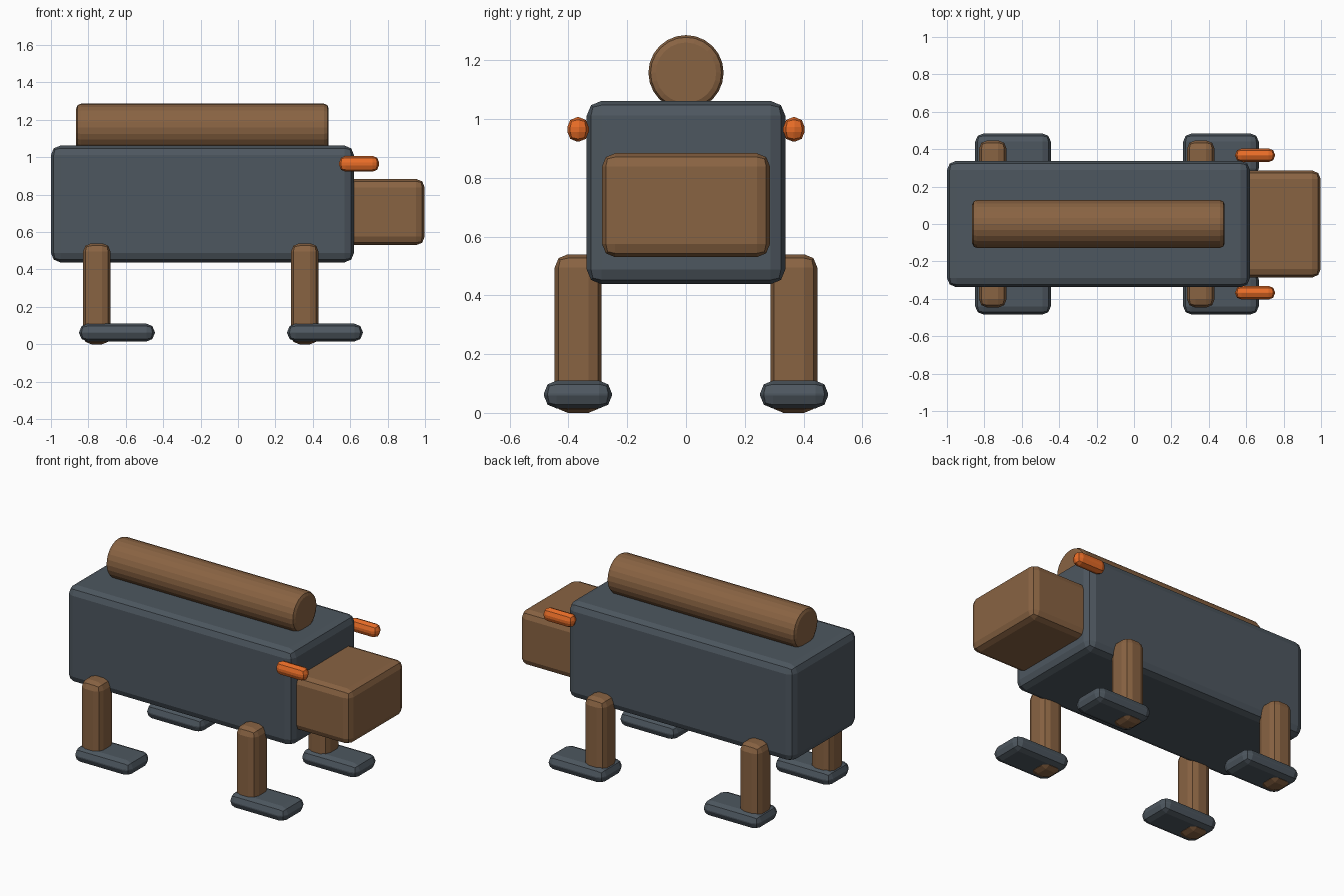
import bpy
import math

if "Cube" in bpy.data.objects:
    bpy.data.objects.remove(bpy.data.objects["Cube"])


def material(name, rgb):
    m = bpy.data.materials.new(name)
    m.diffuse_color = (*rgb, 1)
    m.use_nodes = True
    m.node_tree.nodes["Principled BSDF"].inputs["Base Color"].default_value = m.diffuse_color
    return m


brown = material("brown", (0.25, 0.125, 0.055))
slate = material("slate", (0.075, 0.095, 0.115))
orange = material("orange", (0.8, 0.15, 0.02))


def finish(ob, name, mat, bevel):
    ob.name = name
    ob.data.materials.append(mat)
    mod = ob.modifiers.new("Bevel", 'BEVEL')
    mod.width = bevel
    mod.segments = 2
    mod.limit_method = 'ANGLE'
    mod.angle_limit = math.radians(40)
    return ob


def box(name, x, y, z, mat, bevel):
    """Bevelled box from (min, max) ranges on each axis."""
    ranges = (x, y, z)
    bpy.ops.mesh.primitive_cube_add(size=1, location=[(a + b) / 2 for a, b in ranges])
    ob = bpy.context.object
    ob.scale = [b - a for a, b in ranges]
    bpy.ops.object.transform_apply(location=False, rotation=False, scale=True)
    return finish(ob, name, mat, bevel)


# Trunk of the body and the blunt head
box("body", (-1.0, 0.62), (-0.338, 0.338), (0.438, 1.062), slate, 0.05)
box("head", (0.5, 0.998), (-0.286, 0.286), (0.53, 0.884), brown, 0.045)

# Rolled cargo along the back
bpy.ops.mesh.primitive_cylinder_add(vertices=24, radius=0.128, depth=1.35,
                                    location=(-0.19, 0, 1.158),
                                    rotation=(0, math.pi / 2, 0))
finish(bpy.context.object, "back_roll", brown, 0.025)

# Legs, feet and side prongs, mirrored left and right
for side, label in ((-1, "right"), (1, "left")):
    def span(a, b):
        return tuple(sorted((side * a, side * b)))

    for cx, end in ((-0.755, "rear"), (0.357, "front")):
        box(f"{end}_{label}_leg", (cx - 0.074, cx + 0.074), span(0.287, 0.447),
            (0.0, 0.54), brown, 0.045)
        box(f"{end}_{label}_foot", (cx - 0.094, cx + 0.31), span(0.252, 0.484),
            (0.015, 0.11), slate, 0.044)
    box(f"{label}_prong", (0.541, 0.754), span(0.331, 0.404),
        (0.923, 1.007), orange, 0.034)
